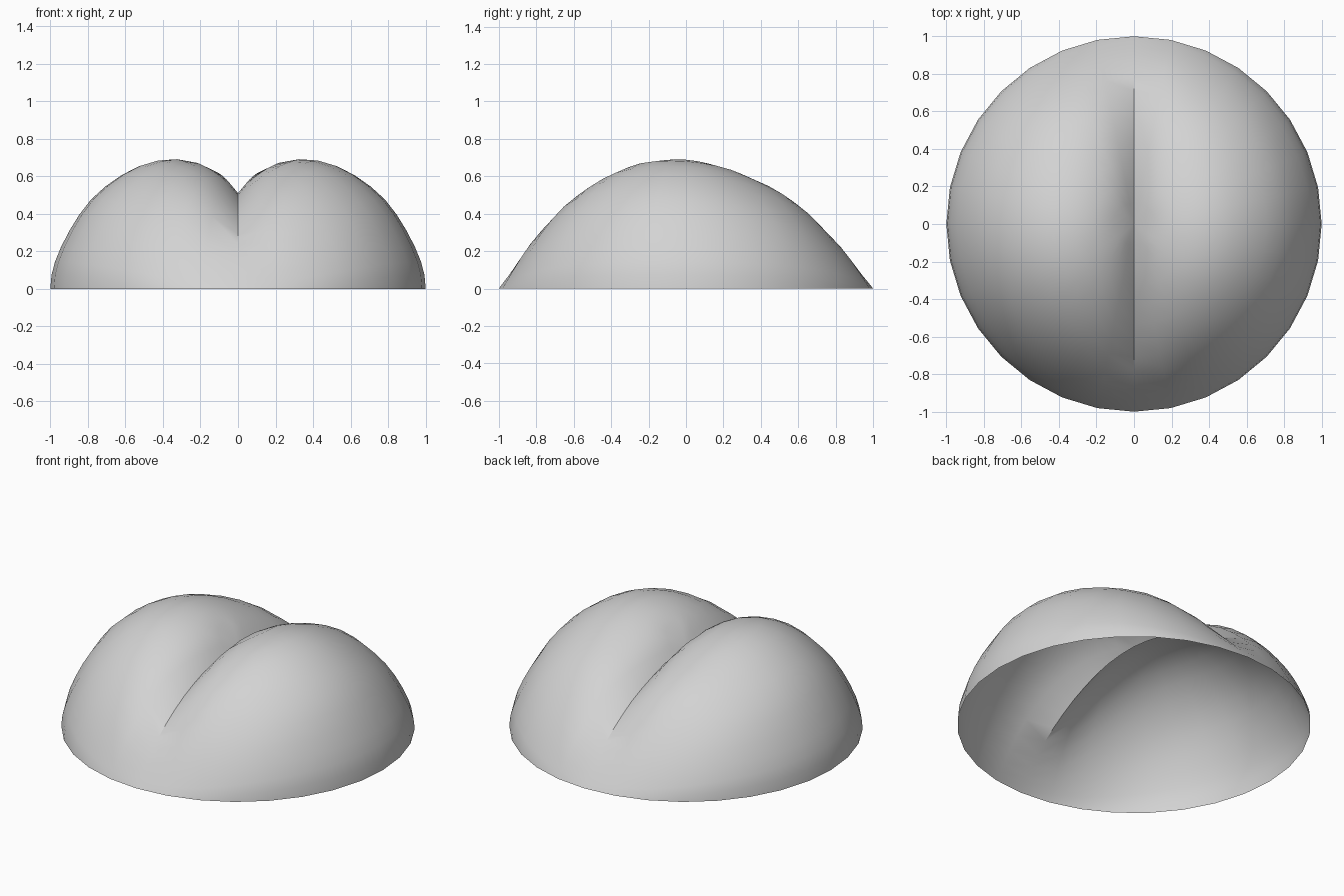
import bpy, bmesh, math

if "Cube" in bpy.data.objects:
    bpy.data.objects.remove(bpy.data.objects["Cube"])

SIDES, RINGS = 32, 14

# Cross-section of one lobe: (distance from crease, height / ridge height)
LOBE = [(0, .74), (.08, .868), (.2, .962), (.33, 1), (.42, .992), (.55, .935),
        (.64, .86), (.76, .725), (.83, .605), (.9, .445), (.95, .3), (1, 0)]
# Ridge height from front to back
RIDGE = [(-1, 0), (-.8, .285), (-.6, .485), (-.41, .605), (-.25, .667), (-.09, .69),
         (.05, .683), (.2, .648), (.4, .568), (.55, .485), (.7, .36), (.85, .2), (1, 0)]


def smooth_curve(points, x):
    """Cubic interpolation through points."""
    n = len(points)
    x = min(max(x, points[0][0]), points[-1][0])
    i = next(k for k in range(n - 1) if x <= points[k + 1][0])

    def slope(k):
        a, b = points[max(k - 1, 0)], points[min(k + 1, n - 1)]
        return (b[1] - a[1]) / (b[0] - a[0])

    (x0, y0), (x1, y1) = points[i], points[i + 1]
    d = x1 - x0
    s = (x - x0) / d
    return (y0 * (2 * s**3 - 3 * s**2 + 1) + y1 * (3 * s**2 - 2 * s**3)
            + d * slope(i) * (s**3 - 2 * s**2 + s) + d * slope(i + 1) * (s**3 - s**2))


# Spread the steep outer edge by working in angle rather than distance
LOBE_ANGLE = [(math.asin(t), h) for t, h in LOBE]


def height(x, y):
    width = math.sqrt(max(1 - y * y, 1e-9))
    t = min(abs(x) / width, 1)
    fade = y**8                       # the crease melts away at both ends
    section = (1 - fade) * smooth_curve(LOBE_ANGLE, math.asin(t)) + fade * (1 - t * t)
    return smooth_curve(RIDGE, y) * section


# Open two-lobed shell on a round rim
bm = bmesh.new()
pole = bm.verts.new((0, 0, height(0, 0)))
rings = []
for k in range(1, RINGS + 1):
    r = math.sin(math.pi / 2 * k / RINGS)
    ring = []
    for j in range(SIDES):
        a = 2 * math.pi * j / SIDES
        x, y = r * math.cos(a), r * math.sin(a)
        ring.append(bm.verts.new((x, y, 0 if k == RINGS else height(x, y))))
    rings.append(ring)
for j in range(SIDES):
    n = (j + 1) % SIDES
    bm.faces.new((pole, rings[0][j], rings[0][n]))
    for inner, outer in zip(rings, rings[1:]):
        bm.faces.new((inner[j], outer[j], outer[n], inner[n]))

mesh = bpy.data.meshes.new("lobed_shell")
bm.to_mesh(mesh)
bm.free()
shell = bpy.data.objects.new("lobed_shell", mesh)
bpy.context.collection.objects.link(shell)

grey = bpy.data.materials.new("light_grey")
grey.diffuse_color = (.65, .65, .65, 1)
grey.use_nodes = True
grey.node_tree.nodes["Principled BSDF"].inputs["Base Color"].default_value = grey.diffuse_color
mesh.materials.append(grey)

bpy.context.view_layer.objects.active = shell
shell.select_set(True)
bpy.ops.object.shade_smooth_by_angle(angle=math.radians(35))
